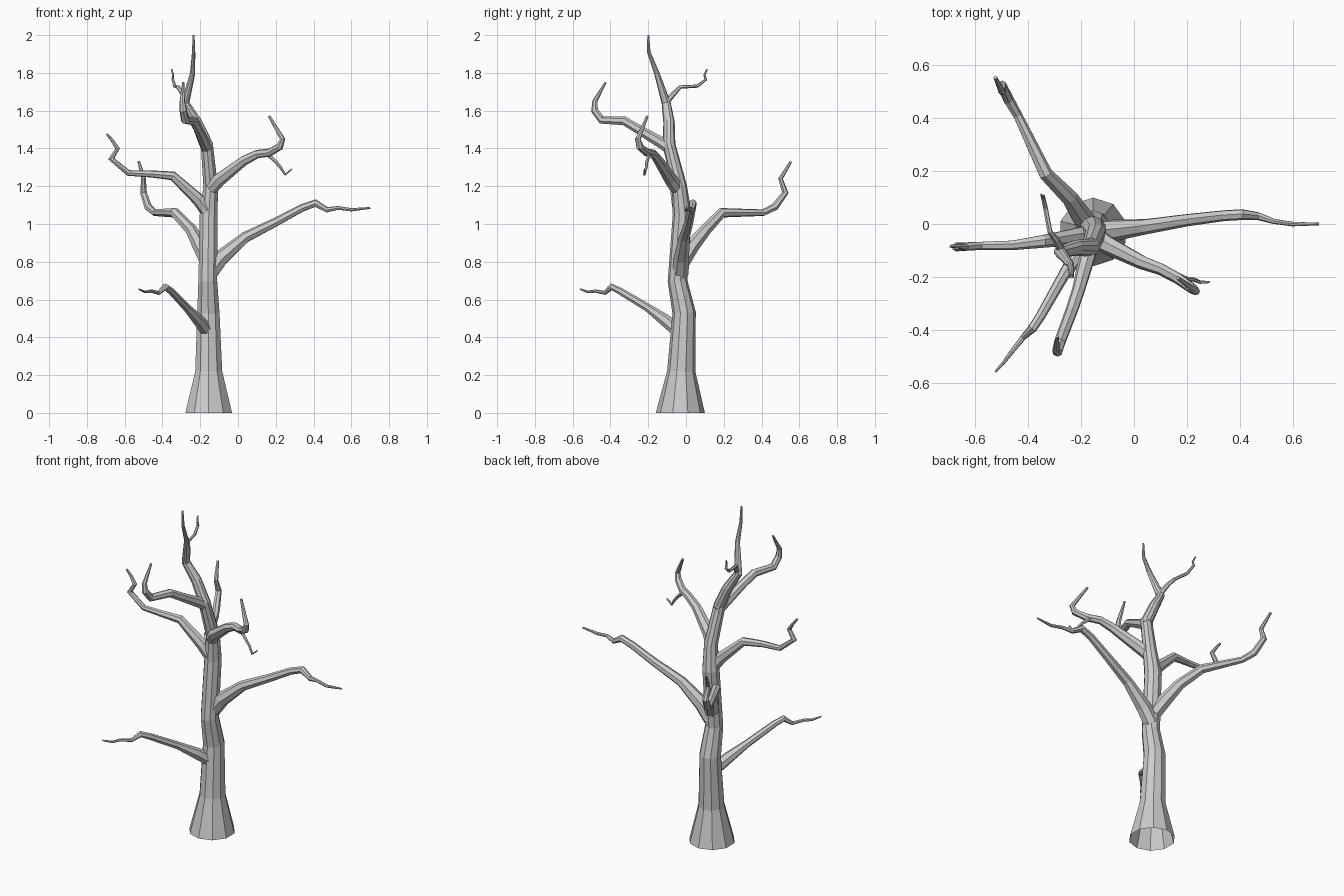
import bpy, bmesh, math
from mathutils import Vector


def limb(name, pts, sides, cap_start=True):
    """Faceted tapering tube through (x, y, z, radius) points."""
    bm = bmesh.new()
    P = [Vector(p[:3]) for p in pts]
    n = len(P)
    rings = []
    u = None
    for i in range(n):
        a = (P[i] - P[i - 1]).normalized() if i > 0 else None
        b = (P[i + 1] - P[i]).normalized() if i < n - 1 else None
        t = ((a or b) + (b or a)).normalized()
        if i == 0 and not cap_start:
            t = Vector((0, 0, 1))          # flat foot on the ground
        if u is None:
            u = Vector((1, 0, 0)) if abs(t.x) < 0.6 else Vector((0, 0, 1))
        u = (u - t * u.dot(t)).normalized()
        v = t.cross(u)
        ring = []
        for k in range(sides):
            w = 2 * math.pi * (k + 0.5) / sides
            ring.append(bm.verts.new(P[i] + (u * math.cos(w) + v * math.sin(w)) * pts[i][3]))
        rings.append(ring)
    for r0, r1 in zip(rings, rings[1:]):
        for k in range(sides):
            j = (k + 1) % sides
            bm.faces.new((r0[k], r0[j], r1[j], r1[k]))
    bm.faces.new(rings[-1])
    if cap_start:
        bm.faces.new(rings[0][::-1])
    me = bpy.data.meshes.new(name)
    bm.to_mesh(me)
    bm.free()
    ob = bpy.data.objects.new(name, me)
    bpy.context.collection.objects.link(ob)
    return ob


# Trunk with flared, open foot
limb("trunk", [
    (-.155, -.03, 0, .13), (-.155, -.025, .22, .075), (-.157, -.01, .53, .062),
    (-.16, -.045, .70, .052), (-.155, -.02, 1.05, .050), (-.145, -.035, 1.2, .040),
    (-.165, -.09, 1.42, .034), (-.22, -.09, 1.54, .030), (-.28, -.105, 1.64, .024),
    (-.24, -.155, 1.8, .014), (-.235, -.197, 1.91, .009), (-.235, -.2, 2.0, .005)], 10, False)

# Long right branch
limb("right_branch", [
    (-.15, -.03, .74, .045), (-.09, -.025, .82, .043), (.04, -.01, .93, .030),
    (.20, .015, 1.01, .024), (.34, .032, 1.085, .021), (.41, .036, 1.11, .021),
    (.47, .03, 1.075, .015), (.53, .01, 1.085, .010), (.60, 0, 1.075, .009), (.70, 0, 1.085, .005)], 7)

# Low front-left branch
limb("low_branch", [
    (-.17, -.05, .44, .035), (-.21, -.11, .49, .033), (-.27, -.20, .555, .022),
    (-.355, -.35, .645, .019), (-.385, -.395, .668, .018), (-.42, -.43, .635, .011),
    (-.46, -.48, .645, .009), (-.49, -.52, .64, .007), (-.525, -.56, .655, .004)], 7)

# Back-left branch
limb("back_branch", [
    (-.16, -.02, .80, .042), (-.20, .03, .88, .040), (-.245, .10, .965, .032),
    (-.335, .19, 1.06, .027), (-.44, .41, 1.06, .018), (-.475, .47, 1.09, .021),
    (-.50, .525, 1.165, .018), (-.50, .50, 1.24, .013), (-.525, .555, 1.33, .007)], 7)

# Left branch
limb("left_branch", [
    (-.15, -.03, 1.05, .037), (-.21, -.045, 1.13, .034), (-.345, -.065, 1.255, .025),
    (-.46, -.08, 1.265, .019), (-.58, -.082, 1.27, .016), (-.672, -.087, 1.345, .017),
    (-.638, -.087, 1.40, .013), (-.665, -.083, 1.44, .009), (-.695, -.085, 1.477, .006)], 7)

# Upper right branch with hooked tip
limb("upper_right_branch", [
    (-.14, -.05, 1.19, .036), (-.10, -.08, 1.235, .036), (.03, -.145, 1.335, .027),
    (.10, -.17, 1.37, .023), (.165, -.205, 1.378, .022), (.222, -.245, 1.41, .020),
    (.235, -.255, 1.45, .015), (.165, -.205, 1.57, .007)], 7)
limb("hanging_twig", [
    (.15, -.19, 1.375, .012), (.20, -.208, 1.33, .009), (.225, -.21, 1.30, .008),
    (.25, -.22, 1.262, .007), (.285, -.22, 1.29, .004)], 6)

# Upper front branch with hooked tip
limb("upper_front_branch", [
    (-.16, -.07, 1.39, .032), (-.178, -.13, 1.43, .031), (-.21, -.25, 1.50, .025),
    (-.235, -.325, 1.545, .024), (-.28, -.445, 1.55, .022), (-.29, -.483, 1.60, .020),
    (-.295, -.482, 1.65, .014), (-.29, -.425, 1.75, .006)], 7)

# Small twig near the top
limb("top_twig", [
    (-.275, -.10, 1.65, .016), (-.295, -.06, 1.695, .013), (-.318, -.03, 1.725, .010),
    (-.335, .06, 1.73, .009), (-.345, .105, 1.765, .008), (-.343, .098, 1.79, .006),
    (-.352, .112, 1.82, .004)], 6)
